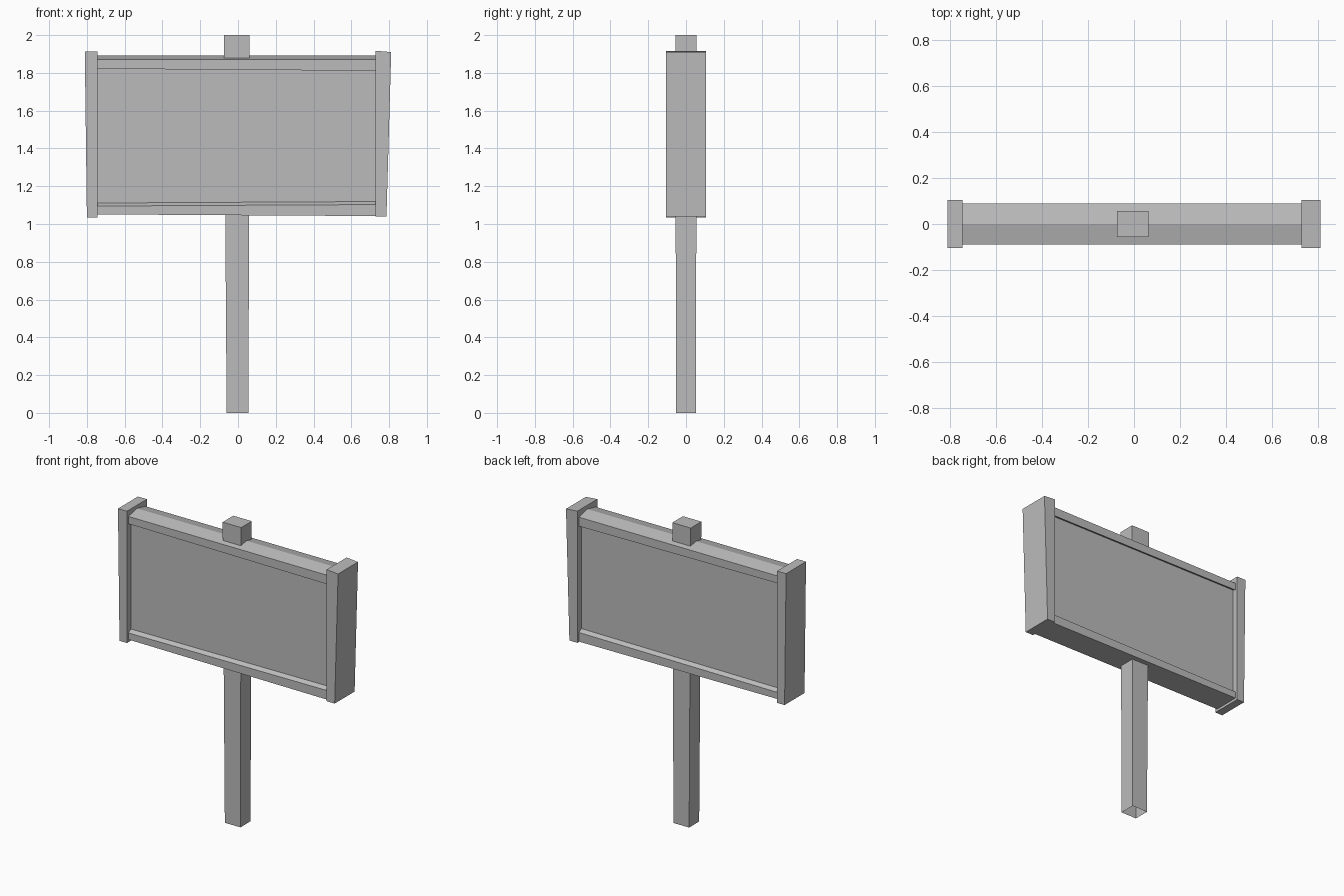
import bpy
import bmesh

if "Cube" in bpy.data.objects:
    bpy.data.objects.remove(bpy.data.objects["Cube"], do_unlink=True)

grey = bpy.data.materials.new("plain grey")
grey.use_nodes = True
colour = (0.5, 0.5, 0.5, 1.0)
grey.diffuse_color = colour
grey.node_tree.nodes["Principled BSDF"].inputs["Base Color"].default_value = colour


def loft(name, start, end, cap_start=True):
    """Solid between two matching rings of points."""
    bm = bmesh.new()
    a = [bm.verts.new(p) for p in start]
    b = [bm.verts.new(p) for p in end]
    n = len(a)
    for i in range(n):
        j = (i + 1) % n
        bm.faces.new((a[i], a[j], b[j], b[i]))
    bm.faces.new(b)
    base = bm.faces.new(a[::-1])
    bmesh.ops.recalc_face_normals(bm, faces=bm.faces)
    if not cap_start:
        bmesh.ops.delete(bm, geom=[base], context='FACES_ONLY')
    mesh = bpy.data.meshes.new(name)
    bm.to_mesh(mesh)
    bm.free()
    mesh.materials.append(grey)
    obj = bpy.data.objects.new(name, mesh)
    bpy.context.collection.objects.link(obj)
    return obj


def rect(x0, x1, half, z0, z1=None):
    """Horizontal ring, z0 on the -x side and z1 on the +x side."""
    z1 = z0 if z1 is None else z1
    return [(x0, -half, z0), (x1, -half, z1), (x1, half, z1), (x0, half, z0)]


def section(x, half_profile):
    """Ring across the board, mirrored front to back."""
    front = [(x, -y, z) for y, z in half_profile]
    back = [(x, y, z) for y, z in reversed(half_profile) if y > 0]
    return front + back


# Post, slightly flared upward and open underneath
loft("post", rect(-0.06, 0.055, 0.053, 0), rect(-0.074, 0.062, 0.056, 2.0), cap_start=False)

# Side beams
loft("right_beam", rect(-0.80, -0.745, 0.105, 1.034), rect(-0.811, -0.745, 0.105, 1.912))
loft("left_beam", rect(0.727, 0.786, 0.105, 1.04), rect(0.727, 0.811, 0.105, 1.917, 1.91))

# Rails and recessed panel between the beams
X0, X1 = -0.76, 0.74
RAIL, PANEL = 0.089, 0.063


def top_rail(x, low):
    return section(x, [(0, 1.891), (RAIL, 1.871), (RAIL, low), (PANEL, low + 0.012)])


def bottom_rail(x, high, low):
    return section(x, [(PANEL, high + 0.016), (RAIL, high), (RAIL, low)])


def panel(x):
    return section(x, [(PANEL, 1.85), (PANEL, 1.08)])


loft("top_rail", top_rail(X0, 1.822), top_rail(X1, 1.811))
loft("bottom_rail", bottom_rail(X0, 1.095, 1.051), bottom_rail(X1, 1.103, 1.042))
loft("panel", panel(X0), panel(X1))
